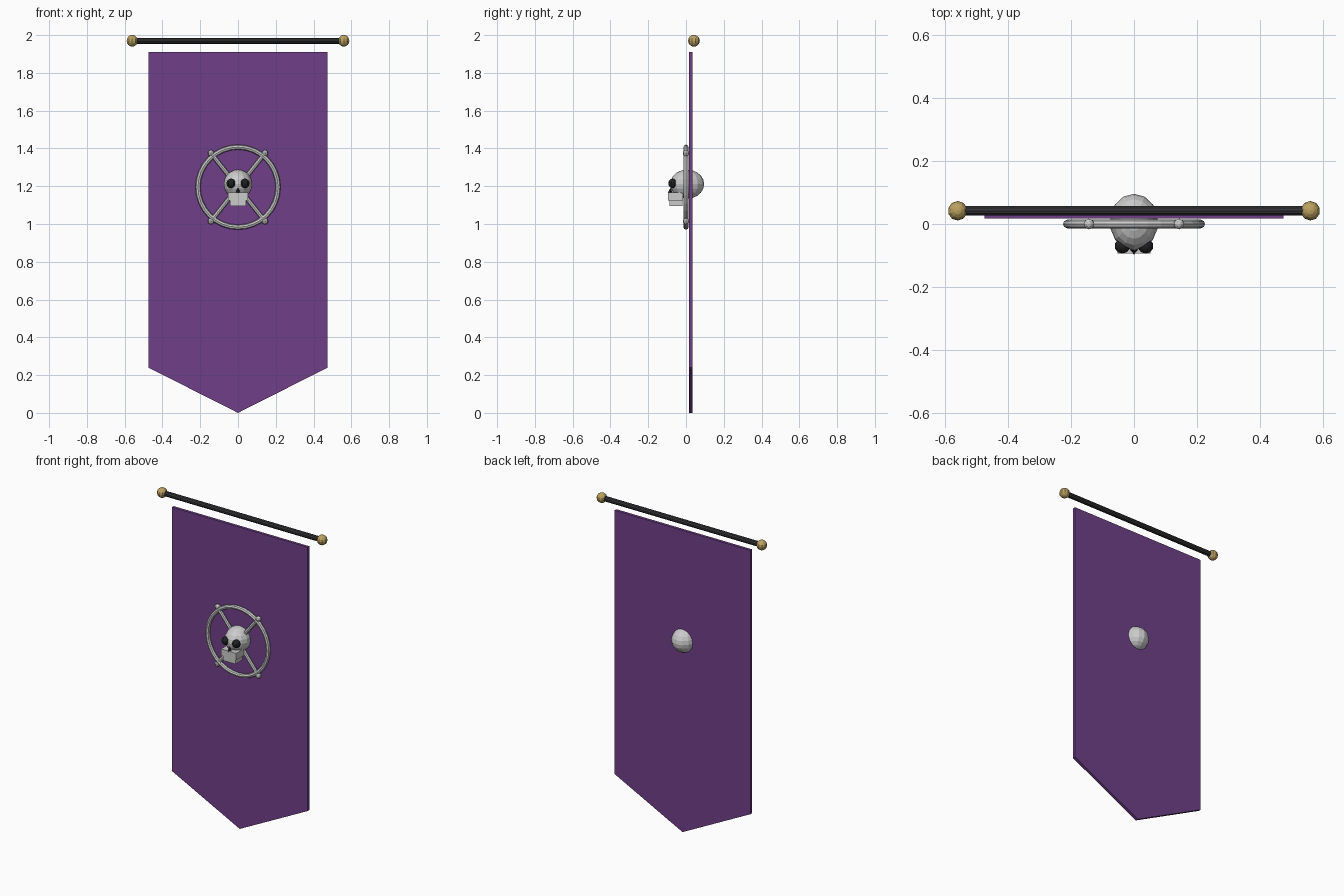
import bpy, bmesh, math
from mathutils import Vector

if "Cube" in bpy.data.objects:
    bpy.data.objects.remove(bpy.data.objects["Cube"])


def material(name, rgb):
    m = bpy.data.materials.new(name)
    m.diffuse_color = (*rgb, 1)
    m.use_nodes = True
    m.node_tree.nodes["Principled BSDF"].inputs["Base Color"].default_value = m.diffuse_color
    return m


PURPLE = material("purple_cloth", (0.16, 0.05, 0.25))
DARK = material("dark_iron", (0.035, 0.035, 0.04))
GOLD = material("brass", (0.5, 0.36, 0.12))
BLACK = material("socket_black", (0.015, 0.015, 0.018))


def finish(name, mat=None):
    o = bpy.context.object
    o.name = name
    if mat:
        o.data.materials.append(mat)
    return o


def ball(name, loc, size, seg, rings, mat=None):
    bpy.ops.mesh.primitive_uv_sphere_add(segments=seg, ring_count=rings, radius=1, location=loc)
    o = finish(name, mat)
    o.scale = size
    return o


def rod(name, a, b, radius, sides, mat=None):
    a, b = Vector(a), Vector(b)
    bpy.ops.mesh.primitive_cylinder_add(vertices=sides, radius=radius,
                                        depth=(b - a).length, location=(a + b) / 2)
    o = finish(name, mat)
    o.rotation_euler = (b - a).to_track_quat('Z', 'Y').to_euler()
    return o


def box(name, lo, hi):
    lo, hi = Vector(lo), Vector(hi)
    bpy.ops.mesh.primitive_cube_add(size=1, location=(lo + hi) / 2)
    o = finish(name)
    o.scale = hi - lo
    return o


# Cloth: pointed profile extruded in depth
profile = [(-0.475, 1.91), (-0.475, 0.24), (0, 0), (0.475, 0.24), (0.475, 1.91)]
bm = bmesh.new()
face = bm.faces.new([bm.verts.new((x, 0.017, z)) for x, z in profile])
ext = bmesh.ops.extrude_face_region(bm, geom=[face])
bmesh.ops.translate(bm, vec=(0, 0.018, 0),
                    verts=[v for v in ext["geom"] if isinstance(v, bmesh.types.BMVert)])
bmesh.ops.recalc_face_normals(bm, faces=bm.faces)
mesh = bpy.data.meshes.new("banner_cloth")
bm.to_mesh(mesh)
bm.free()
mesh.materials.append(PURPLE)
bpy.context.collection.objects.link(bpy.data.objects.new("banner_cloth", mesh))

# Hanging pole with finials
rod("pole", (-0.56, 0.042, 1.97), (0.56, 0.042, 1.97), 0.016, 10, DARK)
for s in (-1, 1):
    ball("pole_finial", (s * 0.56, 0.042, 1.97), (0.031, 0.031, 0.031), 10, 8, GOLD)

# Emblem ring
CZ = 1.195
bpy.ops.mesh.primitive_torus_add(major_segments=32, minor_segments=8, major_radius=0.212,
                                 minor_radius=0.0135, location=(0, 0, CZ),
                                 rotation=(math.pi / 2, 0, 0))
finish("emblem_ring")

# Crossed bones with knobs
for s in (-1, 1):
    rod("crossbone", (-s * 0.143, 0, CZ - 0.18), (s * 0.143, 0, CZ + 0.18), 0.012, 8)
    for t in (-1, 1):
        ball("bone_knob", (s * 0.143, 0, CZ + t * 0.18), (0.017, 0.017, 0.017), 8, 6)

# Skull
ball("skull_cranium", (0, 0.006, 1.211), (0.077, 0.09, 0.077), 14, 10)
for s in (-1, 1):
    ball("eye_socket", (s * 0.037, -0.07, 1.215), (0.025, 0.024, 0.025), 10, 8, BLACK)
bpy.ops.mesh.primitive_cone_add(vertices=4, radius1=0.014, radius2=0, depth=0.03,
                                location=(0, -0.083, 1.178), rotation=(0, 0, 0))
finish("nose_socket", BLACK)
box("upper_jaw", (-0.053, -0.094, 1.125), (0.053, -0.015, 1.168))
box("lower_jaw", (-0.043, -0.088, 1.095), (0.043, -0.018, 1.126))
